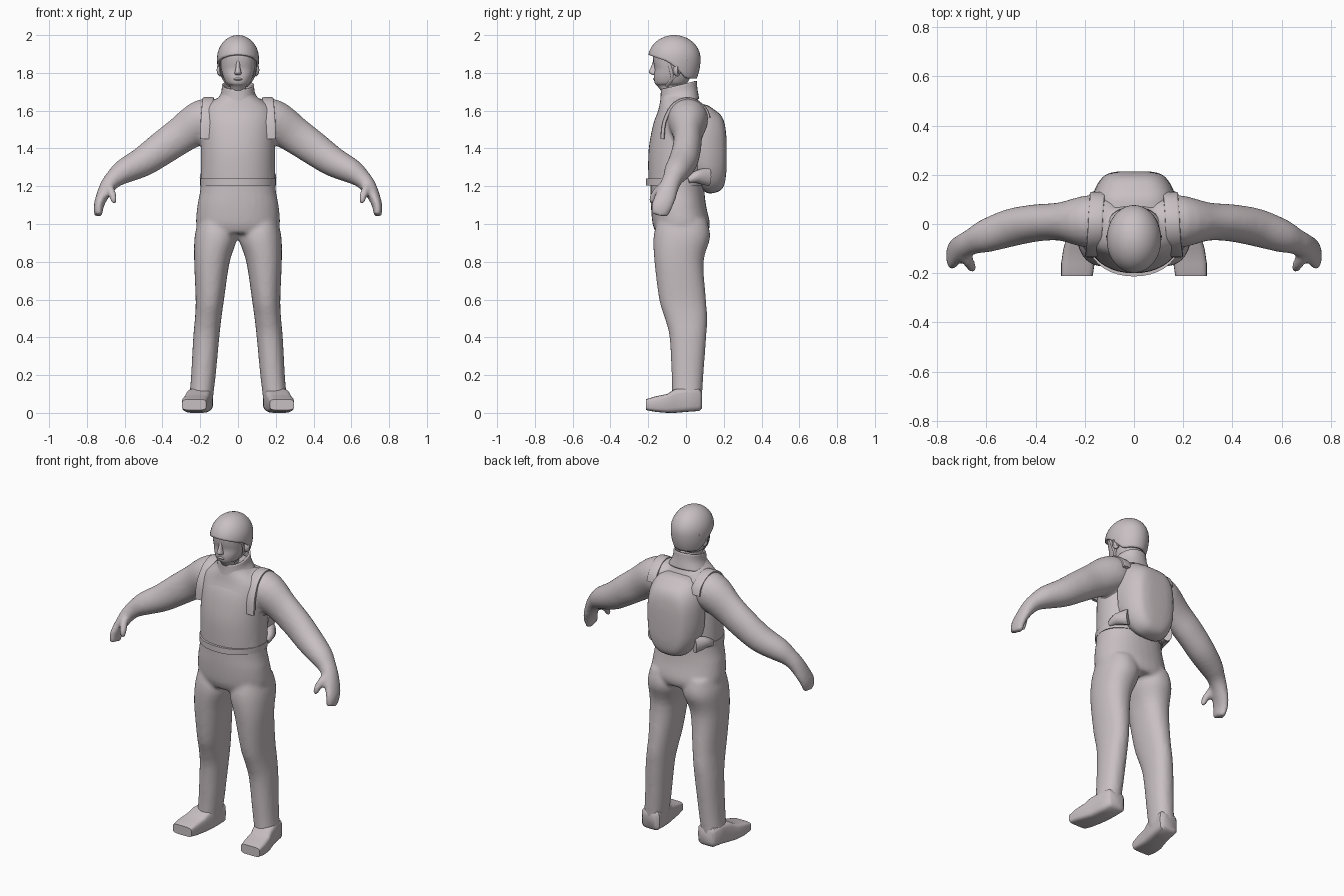
import bpy, bmesh, math
from mathutils import Vector, Matrix

if "Cube" in bpy.data.objects:
    bpy.data.objects.remove(bpy.data.objects["Cube"])

GREY = bpy.data.materials.new("warm grey")
GREY.diffuse_color = (0.58, 0.525, 0.54, 1)
GREY.use_nodes = True
GREY.node_tree.nodes["Principled BSDF"].inputs["Base Color"].default_value = GREY.diffuse_color


def smooth_rows(rows, steps):
    """Resample a list of number rows with a Catmull-Rom spline."""
    if steps < 2:
        return rows
    out = []
    for i in range(len(rows) - 1):
        a, b = rows[max(i - 1, 0)], rows[i]
        c, d = rows[i + 1], rows[min(i + 2, len(rows) - 1)]
        for k in range(steps):
            t = k / steps
            out.append([0.5 * (2 * q + (r - p) * t + (2 * p - 5 * q + 4 * r - s) * t * t
                               + (3 * q - p - 3 * r + s) * t ** 3)
                        for p, q, r, s in zip(a, b, c, d)])
    return out + [rows[-1]]


def section(n, power):
    """Unit superellipse points."""
    pts = []
    for i in range(n):
        c, s = math.cos(2 * math.pi * i / n), math.sin(2 * math.pi * i / n)
        pts.append((math.copysign(abs(c) ** (2 / power), c), math.copysign(abs(s) ** (2 / power), s)))
    return pts


def make(name, rings, mirror=False, caps=True, angle=40):
    """Skin a list of point rings, optionally with a mirrored twin."""
    bm = bmesh.new()
    vs = [[bm.verts.new(p) for p in r] for r in rings]
    n = len(vs[0])
    for a, b in zip(vs, vs[1:]):
        for i in range(n):
            bm.faces.new((a[i], a[(i + 1) % n], b[(i + 1) % n], b[i]))
    if caps:
        bm.faces.new(vs[0])
        bm.faces.new(vs[-1])
    if mirror:
        dup = bmesh.ops.duplicate(bm, geom=bm.verts[:] + bm.edges[:] + bm.faces[:])
        for v in dup["geom"]:
            if isinstance(v, bmesh.types.BMVert):
                v.co.x *= -1
    bmesh.ops.recalc_face_normals(bm, faces=bm.faces)
    me = bpy.data.meshes.new(name)
    bm.to_mesh(me)
    bm.free()
    me.materials.append(GREY)
    ob = bpy.data.objects.new(name, me)
    bpy.context.collection.objects.link(ob)
    shade(ob, angle)
    return ob


def select(*obs):
    bpy.ops.object.select_all(action='DESELECT')
    for o in obs:
        o.select_set(True)
    bpy.context.view_layer.objects.active = obs[0]


def shade(ob, angle=40):
    select(ob)
    bpy.ops.object.shade_smooth_by_angle(angle=math.radians(angle))


def stack(name, rows, power=2.2, n=32, steps=4, tilt=0, **kw):
    """Loft of level rings: z, x, y, half width, half depth."""
    rings = []
    for z, x, y, rx, ry in smooth_rows(rows, steps):
        rings.append([(x + c * rx, y + s * ry, z + tilt * s) for c, s in section(n, power)])
    return make(name, rings, **kw)


def limb(name, rows, n=20, steps=4, power=2, **kw):
    """Loft along a path: x, y, z, half width sideways, half thickness."""
    rows = smooth_rows(rows, steps)
    rings = []
    for i, r in enumerate(rows):
        p = Vector(r[:3])
        t = (Vector(rows[min(i + 1, len(rows) - 1)][:3]) - Vector(rows[max(i - 1, 0)][:3])).normalized()
        a = (Vector((0, 1, 0)) - t * t.y).normalized()
        b = t.cross(a)
        rings.append([p + a * c * r[3] + b * s * r[4] for c, s in section(n, power)])
    return make(name, rings, **kw)


# Suit: torso, legs, arms and hands fused into one smooth skin
torso = stack("suit", [
    (0.95, 0, -.022, .20, .135), (1.0, 0, -.025, .222, .152), (1.1, 0, -.04, .215, .146),
    (1.2, 0, -.045, .198, .142), (1.4, 0, -.045, .194, .142), (1.52, 0, -.035, .196, .138),
    (1.6, 0, -.03, .185, .118), (1.645, 0, -.035, .14, .103), (1.68, 0, -.038, .092, .093),
    (1.71, 0, -.04, .08, .088)])
legs = stack("legs", [
    (1.02, .12, -.02, .09, .13), (.93, .117, -.022, .113, .15), (.8, .138, -.037, .094, .13),
    (.6, .149, -.018, .075, .124), (.5, .158, 0, .07, .112), (.4, .168, .01, .069, .097),
    (.2, .183, .008, .065, .084), (.1, .193, .006, .063, .08), (.05, .195, .005, .06, .078)],
    mirror=True)
arms = limb("arms", [
    (.08, .01, 1.57, .09, .09), (.18, .01, 1.55, .108, .112), (.3, .01, 1.472, .078, .098),
    (.4, .004, 1.402, .076, .09), (.5, -.015, 1.332, .077, .08), (.6, -.048, 1.28, .068, .066),
    (.655, -.07, 1.24, .054, .05), (.69, -.088, 1.2, .052, .042), (.722, -.11, 1.14, .056, .032),
    (.738, -.13, 1.09, .055, .026), (.738, -.14, 1.045, .045, .022)], mirror=True)
thumbs = limb("thumbs", [
    (.69, -.1, 1.21, .025, .025), (.674, -.145, 1.18, .024, .023),
    (.66, -.175, 1.14, .02, .02), (.655, -.185, 1.11, .015, .014)], n=12, mirror=True)
select(torso, legs, arms, thumbs)
bpy.ops.object.join()
skin = torso.modifiers.new("fuse", 'REMESH')
skin.mode, skin.voxel_size, skin.use_smooth_shade = 'VOXEL', .011, True
relax = torso.modifiers.new("relax", 'SMOOTH')
relax.factor, relax.iterations = .5, 6

# Vest with a peaked front, and the waist belt below it
def vest_loft(name, rows, steps):
    rings = []
    for z, y, rx, front, back in smooth_rows(rows, steps):
        rings.append([(c * rx, y + s * (back if s > 0 else front), z) for c, s in section(40, 2.15)])
    return make(name, rings)

vest_loft("vest", [(1.205, -.03, .196, .168, .13), (1.3, -.03, .197, .17, .135),
                   (1.4, -.03, .197, .167, .135), (1.5, -.03, .198, .15, .13),
                   (1.56, -.03, .193, .133, .125), (1.6, -.03, .18, .115, .11)], 3)
vest_loft("belt", [(1.205, -.03, .2, .183, .13), (1.24, -.03, .2, .183, .13)], 1)

# Collar, open and higher at the back
collar = stack("collar", [(1.64, 0, -.035, .115, .1), (1.69, 0, -.037, .086, .093),
                          (1.735, 0, -.038, .08, .09)], tilt=.022, caps=False)
wall = collar.modifiers.new("wall", 'SOLIDIFY')
wall.thickness, wall.offset = .01, 0

# Head with chin, jaw and brow, then nose and ears
stack("head", [(1.66, 0, -.045, .05, .055), (1.725, 0, -.085, .042, .062), (1.745, 0, -.08, .063, .085),
               (1.78, 0, -.073, .079, .097), (1.82, 0, -.068, .089, .098), (1.86, 0, -.066, .094, .107),
               (1.9, 0, -.065, .094, .108), (1.95, 0, -.065, .07, .08)], power=2.3)
stack("nose", [(1.787, 0, -.16, .012, .008), (1.795, 0, -.168, .019, .022), (1.806, 0, -.171, .017, .026),
               (1.83, 0, -.166, .011, .02), (1.868, 0, -.16, .01, .012)], n=12, steps=2)
stack("lips", [(1.756, 0, -.158, .014, .006), (1.766, 0, -.16, .026, .015),
               (1.776, 0, -.158, .014, .01)], n=12, steps=2)
limb("ears", [(.08, -.05, 1.815, .02, .03), (.096, -.045, 1.815, .022, .034),
              (.1, -.04, 1.815, .014, .024)], n=14, steps=2, mirror=True)

# Helmet shell: rim high over the brow, dropping behind the ears
rings = []
for k in range(17):
    ring = []
    for i in range(40):
        a = 2 * math.pi * i / 40
        c, s = math.cos(a), math.sin(a)
        if s < -.3:
            rim = 1.862 + .034 * (-s - .3) / .7
        else:
            rim = 1.862 - .092 * min((s + .3) / .8, 1) ** 1.2
        low = (rim - 1.875) / .125
        end = math.acos(max(-1, min(1, low)))
        f = .015 + (end - .015) * k / 16
        h = math.cos(f)
        rad = math.sin(f) if h > 0 else math.sqrt(1 - (.62 * h) ** 2)
        ring.append((c * rad * .111, -.062 + s * rad * .139, 1.875 + h * .125))
    rings.append(ring)
helmet = make("helmet", rings, caps=False)
fill = bmesh.new()
fill.from_mesh(helmet.data)
bmesh.ops.holes_fill(fill, edges=[e for e in fill.edges if e.is_boundary and e.verts[0].co.z > 1.99], sides=0)
bmesh.ops.recalc_face_normals(fill, faces=fill.faces)
fill.to_mesh(helmet.data)
fill.free()
shell = helmet.modifiers.new("shell", 'SOLIDIFY')
shell.thickness, shell.offset = .014, -1

# Chin straps
for label, y in (("front_chin_straps", -.1), ("rear_chin_straps", .005)):
    limb(label, [(.094, y, 1.875, .008, .004), (.094, (y - .06) / 2, 1.815, .008, .004),
                 (.078, -.075, 1.765, .008, .004), (.045, -.105, 1.728, .008, .004)],
         n=8, steps=3, mirror=True)

# Backpack: rounded bag lofted from the back panel outwards
rings = []
for y, w, z0, z1 in smooth_rows([(.06, .172, 1.2, 1.635), (.11, .168, 1.165, 1.63), (.15, .155, 1.165, 1.605),
                                 (.185, .132, 1.18, 1.575), (.205, .105, 1.215, 1.53),
                                 (.214, .06, 1.28, 1.46)], 3):
    ring = []
    for c, s in section(36, 3.2):
        narrow = 1 - .2 * max(0, -s) ** 2
        ring.append((c * w * narrow, y, (z0 + z1) / 2 + s * (z1 - z0) / 2))
    rings.append(ring)
make("backpack", rings)

# Shoulder straps running from the chest over to the backpack
path = [(.17, -.125, 1.45), (.168, -.115, 1.54), (.162, -.075, 1.62), (.158, -.02, 1.657),
        (.155, .04, 1.655), (.15, .1, 1.61), (.15, .12, 1.56)]
rings = []
path = [Vector(p) for p in smooth_rows(path, 3)]
for i, p in enumerate(path):
    t = path[min(i + 1, len(path) - 1)] - path[max(i - 1, 0)]
    out = Vector((1, 0, 0)).cross(t).normalized() * -1
    rings.append([p + Vector((c * .03, 0, 0)) + out * s * .011 for c, s in section(16, 5)])
make("shoulder_straps", rings, mirror=True)

# Hip fins joining the backpack to the belt
limb("hip_fins", [(.14, .12, 1.25, .03, .05), (.17, .06, 1.25, .03, .035),
                  (.185, .01, 1.235, .02, .015)], n=12, mirror=True)

# Boots: square toes turned slightly outwards
rings = []
for y, x, w, z0, z1 in [(.084, .192, .045, .025, .11), (.07, .192, .06, .01, .13), (.0, .198, .063, .005, .135),
                        (-.06, .21, .065, 0, .125), (-.1, .22, .067, 0, .1), (-.16, .228, .068, .005, .088),
                        (-.212, .232, .064, .015, .072)]:
    rings.append([(x + c * w, y, (z0 + z1) / 2 + s * (z1 - z0) / 2) for c, s in section(24, 4.5)])
make("boots", rings, mirror=True, angle=45)
